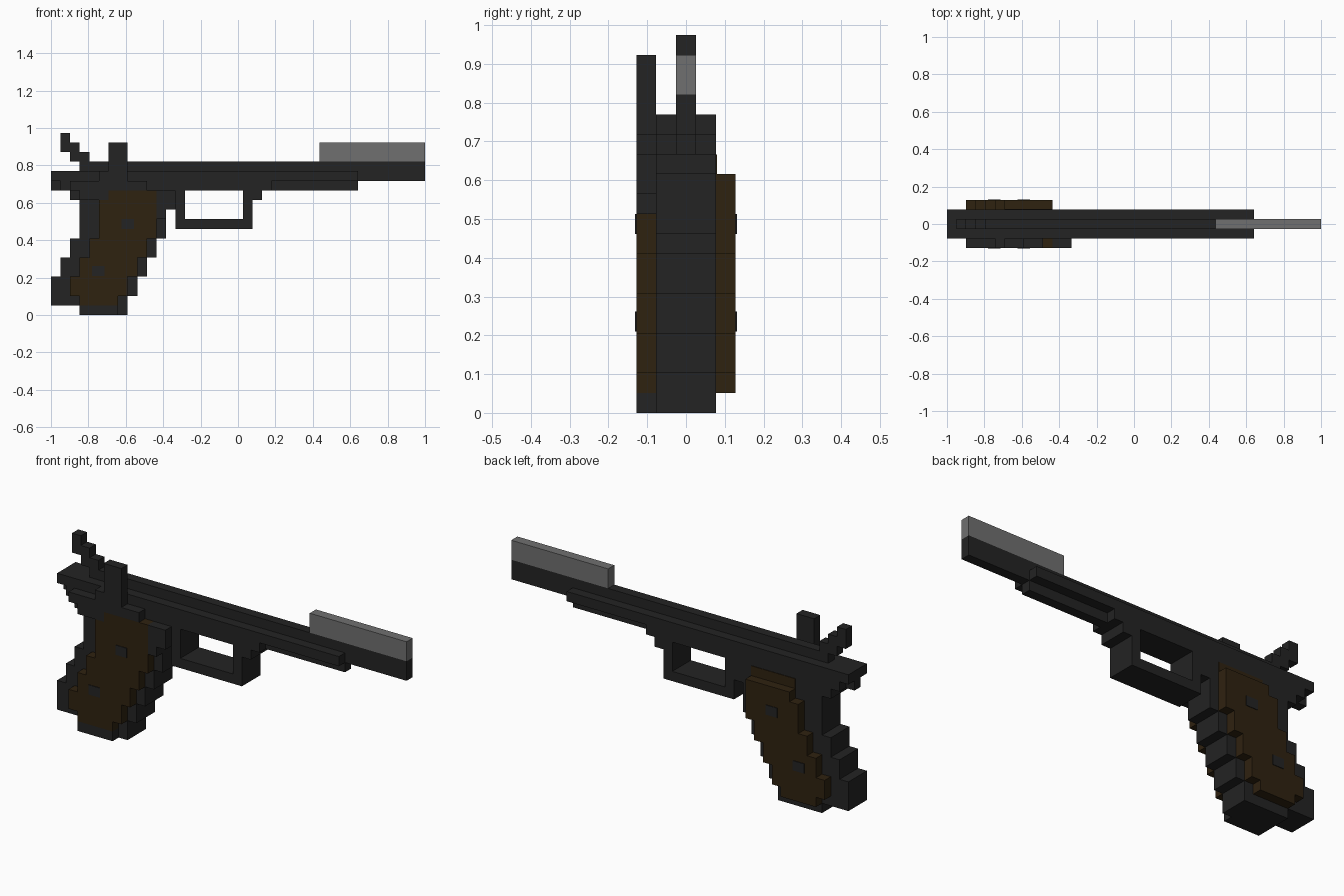
import bpy, bmesh
from mathutils import Vector

if "Cube" in bpy.data.objects:
    bpy.data.objects.remove(bpy.data.objects["Cube"], do_unlink=True)

U = 2 / 39  # size of one block


def material(name, rgb):
    m = bpy.data.materials.new(name)
    m.use_nodes = True
    m.diffuse_color = (*rgb, 1)
    m.node_tree.nodes["Principled BSDF"].inputs["Base Color"].default_value = (*rgb, 1)
    return m


BLACK = material("gunmetal black", (0.017, 0.017, 0.017))
BROWN = material("dark walnut", (0.028, 0.016, 0.005))
GREY = material("steel grey", (0.16, 0.16, 0.16))

# The two face axes for each of the six directions
DIRS = [Vector(d) for d in ((1, 0, 0), (-1, 0, 0), (0, 1, 0), (0, -1, 0), (0, 0, 1), (0, 0, -1))]


def blocks(name, mat, spans):
    """Outer skin of the blocks in spans (x0, x1, y0, y1, z0, z1), ends included."""
    cells = {(x, y, z) for x0, x1, y0, y1, z0, z1 in spans
             for x in range(x0, x1 + 1) for y in range(y0, y1 + 1) for z in range(z0, z1 + 1)}
    bm = bmesh.new()
    for c in sorted(cells):
        for d in DIRS:
            if tuple(int(a + b) for a, b in zip(c, d)) in cells:
                continue
            a = Vector((d.y, d.z, d.x))
            b = d.cross(a)
            mid = Vector(c) + Vector((0.5, 0.5, 0.5)) + d / 2
            corners = [mid + (a * s + b * t) / 2 for s, t in ((-1, -1), (1, -1), (1, 1), (-1, 1))]
            bm.faces.new([bm.verts.new(((p.x - 19.5) * U, (p.y - 2.5) * U, p.z * U)) for p in corners])
    bmesh.ops.remove_doubles(bm, verts=bm.verts, dist=0.001)
    finish(name, mat, bm)


def plate(name, mat, x0, x1, z0, z1, y):
    """Thin inlay centred on depth y, in block units."""
    bm = bmesh.new()
    bmesh.ops.create_cube(bm, size=1)
    for v in bm.verts:
        v.co = (((x0 + x1) / 2 + v.co.x * (x1 - x0) - 19.5) * U,
                (y - 2.5) * U + v.co.y * 0.006,
                ((z0 + z1) / 2 + v.co.z * (z1 - z0)) * U)
    finish(name, mat, bm)


def finish(name, mat, bm):
    me = bpy.data.meshes.new(name)
    bm.to_mesh(me)
    bm.free()
    me.materials.append(mat)
    bpy.context.collection.objects.link(bpy.data.objects.new(name, me))


# Receiver and slide: wide body with a narrow top ridge and lower rail
blocks("receiver", BLACK, [
    (0, 31, 1, 3, 14, 14),
    (3, 38, 2, 2, 15, 15),
    (32, 38, 2, 2, 14, 14),
    (0, 31, 2, 2, 13, 13),
    (1, 22, 1, 3, 13, 13),
])
blocks("barrel_top", GREY, [(28, 38, 2, 2, 16, 17)])

# Hammer stepping up at the rear
blocks("hammer", BLACK, [(1, 1, 2, 2, 17, 18), (2, 2, 2, 2, 16, 17), (3, 3, 2, 2, 16, 16)])

# Trigger guard
blocks("trigger_guard", BLACK, [
    (13, 13, 1, 3, 9, 12), (14, 19, 1, 3, 9, 9),
    (20, 20, 1, 3, 9, 12), (21, 21, 1, 3, 12, 12),
])

# Raked grip frame: first column, last column, first row, last row
GRIP = [(3, 7, 0, 0), (0, 7, 1, 1), (0, 8, 2, 3), (1, 9, 4, 5), (2, 10, 6, 7),
        (3, 11, 8, 10), (3, 12, 11, 11), (2, 12, 12, 12)]
blocks("grip_frame", BLACK, [(a, b, 1, 3, lo, hi) for a, b, lo, hi in GRIP])

# Wooden panels inset from the frame outline on both sides
PANEL = [(3, 6, 1, 1), (2, 7, 2, 3), (3, 8, 4, 5), (4, 9, 6, 7), (5, 10, 8, 10)]
blocks("right_grip_panel", BROWN,
       [(a, b, 0, 0, lo, hi) for a, b, lo, hi in PANEL + [(5, 10, 11, 11), (6, 10, 12, 12)]])
blocks("left_grip_panel", BROWN,
       [(a, b, 4, 4, lo, hi) for a, b, lo, hi in PANEL + [(6, 10, 11, 11)]])
plate("left_panel_top_inlay", BROWN, 6, 11, 12, 13, 4)

# Screw heads on each panel
for side, y in (("right", 0), ("left", 5)):
    plate(side + "_upper_screw", BLACK, 7.35, 8.65, 9, 10, y)
    plate(side + "_lower_screw", BLACK, 4.3, 5.6, 4.1, 5.1, y)

# Safety lever, thumb piece and trim on the right side
blocks("safety_lever", BLACK, [
    (2, 9, 0, 0, 13, 13), (5, 7, 0, 0, 14, 14), (6, 7, 0, 0, 15, 17),
    (3, 5, 0, 0, 12, 12),
])
blocks("right_front_trim", BLACK, [(11, 12, 0, 0, 11, 12), (11, 11, 0, 0, 10, 10)])
blocks("right_heel_trim", BLACK, [(3, 6, 0, 0, 0, 0)])
